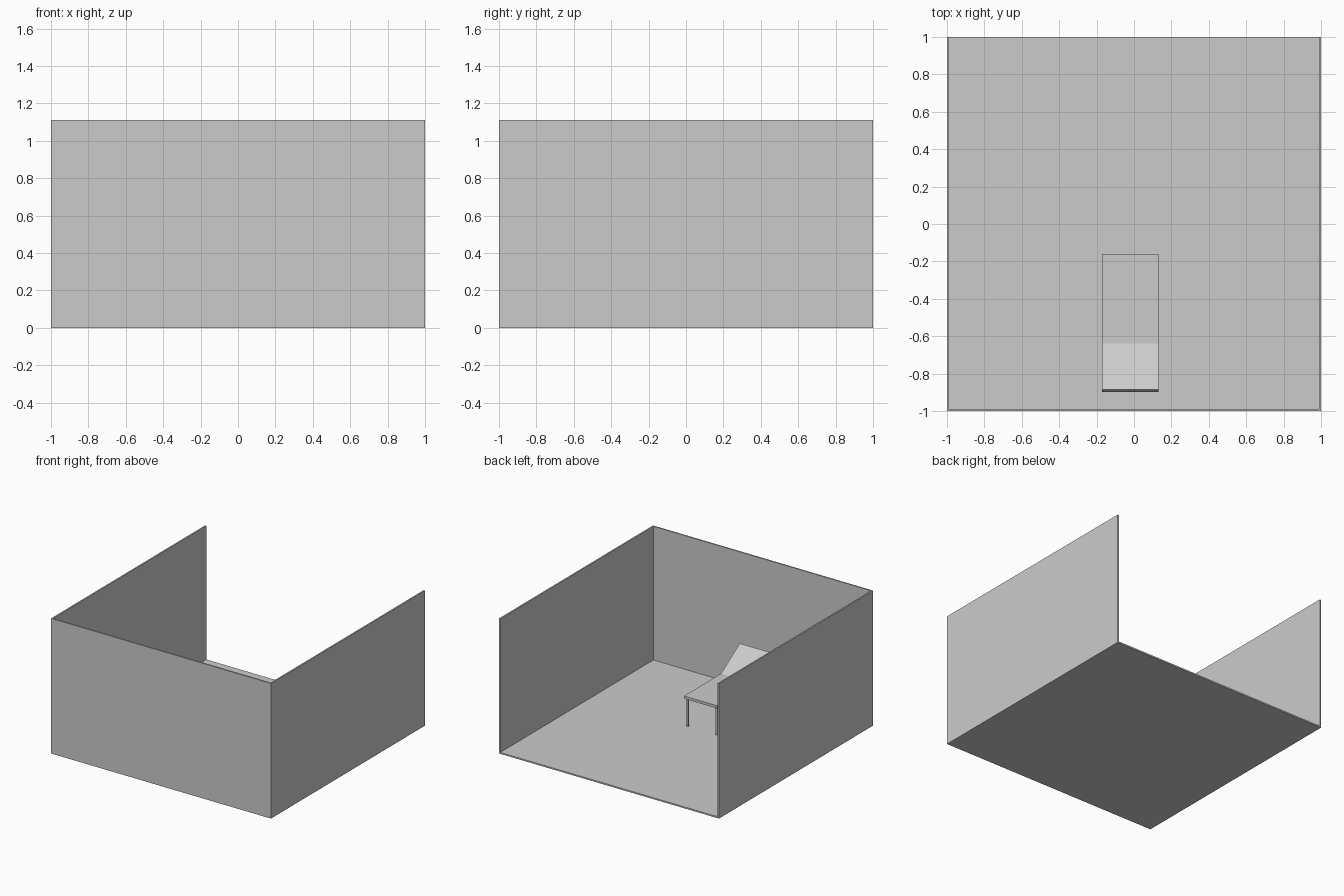
import bpy, bmesh

if "Cube" in bpy.data.objects:
    bpy.data.objects.remove(bpy.data.objects["Cube"])

T = 0.012              # wall and floor thickness
H = 1.11               # wall height
X0, X1 = -0.17, 0.13   # couch sides


def box(name, lo, hi):
    size = [b - a for a, b in zip(lo, hi)]
    bpy.ops.mesh.primitive_cube_add(size=1, location=[(a + b) / 2 for a, b in zip(lo, hi)])
    ob = bpy.context.object
    ob.name = name
    ob.scale = size
    bpy.ops.object.transform_apply(location=False, rotation=False, scale=True)
    return ob


def side_profile(name, points):
    # Extrude a (y, z) outline across the width of the couch
    bm = bmesh.new()
    face = bm.faces.new([bm.verts.new((X0, y, z)) for y, z in points])
    ext = bmesh.ops.extrude_face_region(bm, geom=[face])
    moved = [v for v in ext["geom"] if isinstance(v, bmesh.types.BMVert)]
    bmesh.ops.translate(bm, verts=moved, vec=(X1 - X0, 0, 0))
    bmesh.ops.recalc_face_normals(bm, faces=bm.faces)
    mesh = bpy.data.meshes.new(name)
    bm.to_mesh(mesh)
    bm.free()
    ob = bpy.data.objects.new(name, mesh)
    bpy.context.collection.objects.link(ob)
    return ob


# Room shell, open at the back and top
box("floor", (-1, -1, 0), (1, 1, T))
box("front_wall", (-1, -1, T), (1, -1 + T, H))
box("left_wall", (-1, -1 + T, T), (-1 + T, 1, H))
box("right_wall", (1 - T, -1 + T, T), (1, 1, H))

# Couch bed: flat section and raised headrest
box("couch_seat", (X0, -0.64, 0.24), (X1, -0.16, 0.262))
side_profile("couch_headrest",
             [(-0.64, 0.262), (-0.885, 0.417), (-0.897, 0.398), (-0.652, 0.243)])

# Four thin round legs
for side, x in (("left", X0 + 0.02), ("right", X1 - 0.02)):
    for end, y in (("front", -0.62), ("back", -0.18)):
        bpy.ops.mesh.primitive_cylinder_add(
            vertices=16, radius=0.008, depth=0.24 - T, location=(x, y, (0.24 + T) / 2))
        bpy.context.object.name = f"couch_leg_{end}_{side}"
        bpy.ops.object.shade_smooth_by_angle()
